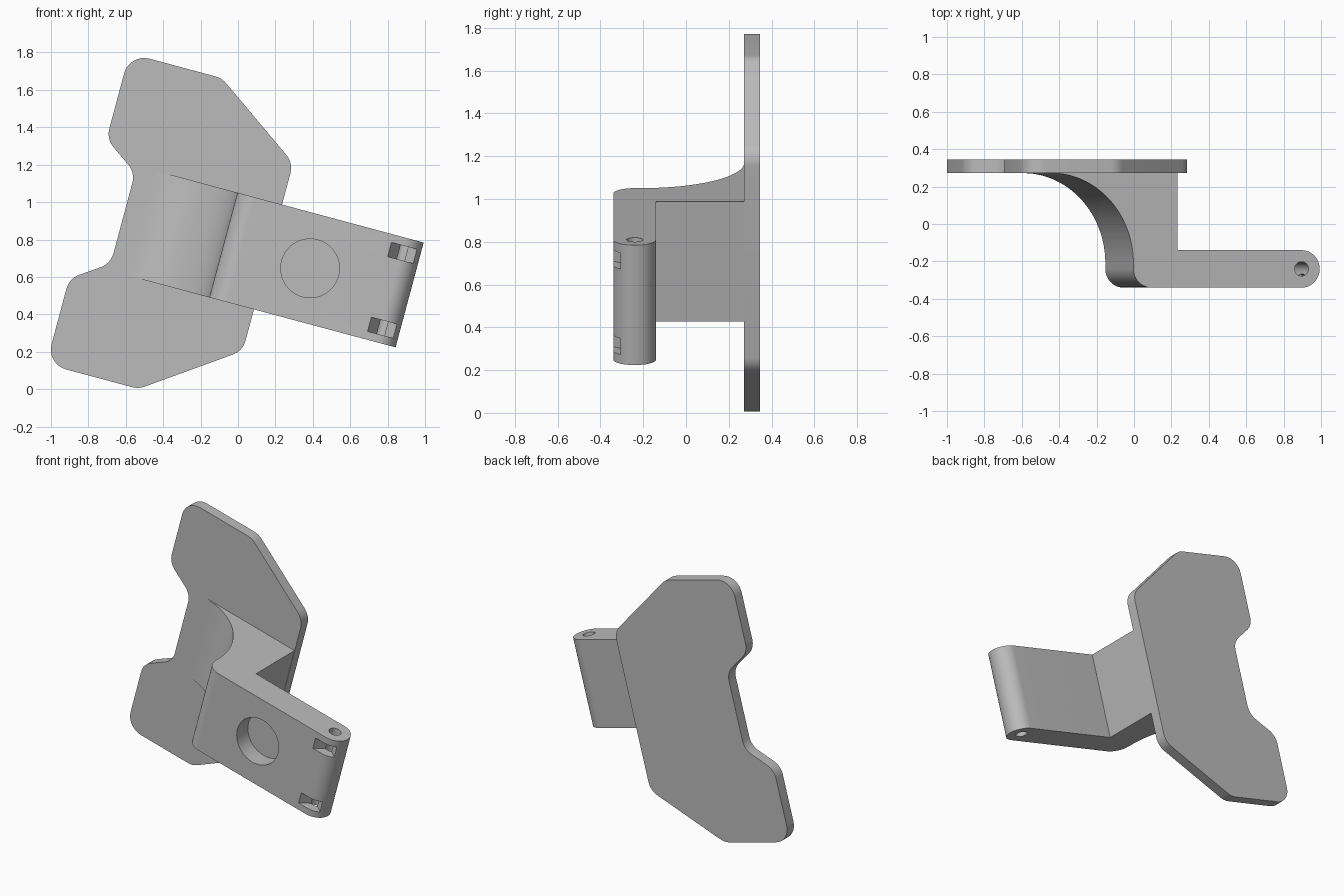
import bpy, bmesh, math
from mathutils import Matrix, Vector

cube = bpy.data.objects.get("Cube")
if cube:
    bpy.data.objects.remove(cube, do_unlink=True)

TILT = Matrix.Rotation(math.radians(15), 4, 'Y')
MID = 0.724          # height of the symmetry line before tilting
HALF = 0.29          # half width of the bracket

grey = bpy.data.materials.new("plain_grey")
grey.use_nodes = True
colour = (0.5, 0.5, 0.5, 1)
grey.diffuse_color = colour
grey.node_tree.nodes["Principled BSDF"].inputs["Base Color"].default_value = colour


def arc(cx, cy, rx, ry, start, end, steps=24):
    angles = [math.radians(start + (end - start) * i / steps) for i in range(steps + 1)]
    return [(cx + rx * math.cos(a), cy + ry * math.sin(a)) for a in angles]


def circle(cx, cy, r):
    return arc(cx, cy, r, r, 0, 360, 64)[:-1]


def rounded(corners, r, steps=8):
    """Round every corner of a closed outline with radius r."""
    out = []
    for i, c in enumerate(corners):
        c = Vector(c)
        a = (Vector(corners[i - 1]) - c).normalized()
        b = (Vector(corners[(i + 1) % len(corners)]) - c).normalized()
        half = a.angle(b) / 2
        centre = c + (a + b).normalized() * r / math.sin(half)
        p = c + a * r / math.tan(half) - centre
        q = c + b * r / math.tan(half) - centre
        turn = p.angle(q)
        for k in range(steps + 1):
            t = k / steps
            v = (p * math.sin((1 - t) * turn) + q * math.sin(t * turn)) / math.sin(turn)
            out.append(tuple(centre + v))
    return out


def prism(name, outline, low, high, axis):
    """Extrude an outline along y or z, then tilt it."""
    bm = bmesh.new()
    place = (lambda p: (p[0], low, p[1])) if axis == 'y' else (lambda p: (p[0], p[1], low))
    face = bm.faces.new([bm.verts.new(place(p)) for p in outline])
    made = bmesh.ops.extrude_face_region(bm, geom=[face])["geom"]
    step = Vector((0, high - low, 0)) if axis == 'y' else Vector((0, 0, high - low))
    bmesh.ops.translate(bm, vec=step, verts=[g for g in made if isinstance(g, bmesh.types.BMVert)])
    bmesh.ops.recalc_face_normals(bm, faces=bm.faces)
    bm.transform(TILT)
    mesh = bpy.data.meshes.new(name)
    bm.to_mesh(mesh)
    bm.free()
    mesh.materials.append(grey)
    obj = bpy.data.objects.new(name, mesh)
    bpy.context.collection.objects.link(obj)
    return obj


def activate(obj):
    bpy.ops.object.select_all(action='DESELECT')
    obj.select_set(True)
    bpy.context.view_layer.objects.active = obj


def cut(target, cutter):
    cutter.hide_render = True
    mod = target.modifiers.new("cut", 'BOOLEAN')
    mod.operation, mod.solver, mod.object = 'DIFFERENCE', 'EXACT', cutter
    activate(target)
    bpy.ops.object.modifier_apply(modifier=mod.name)
    bpy.data.objects.remove(cutter, do_unlink=True)


# Back plate: half outline mirrored about the symmetry line
upper = [(-0.028, 0.52), (-0.514, 0.86), (-1.025, 0.86), (-1.025, 0.386), (-0.831, 0.252)]
corners = [(s, MID + t) for s, t in upper] + [(s, MID - t) for s, t in reversed(upper)]
plate = prism("back_plate", rounded(corners, 0.11), 0.272, 0.345, 'y')

# Bracket: curved web, rounded front corner and arm with a round end
profile = (arc(-0.73, -0.21, 0.455, 0.482, 90, 0, 40)
           + arc(-0.175, -0.24, 0.1, 0.1, 180, 270, 16)
           + arc(0.656, -0.24, 0.1, 0.1, -90, 90, 32)
           + [(-0.03, -0.14), (-0.03, 0.3), (-0.73, 0.3)])
bracket = prism("bracket_arm", profile, MID - HALF, MID + HALF, 'z')

# Blind round pocket in the front of the arm
cut(bracket, prism("pocket_cutter", circle(0.205, MID, 0.157), -0.5, -0.22, 'y'))

# Pin hole along the round end
cut(bracket, prism("pin_cutter", circle(0.656, -0.24, 0.038), MID - 0.5, MID + 0.5, 'z'))

# V notches that open onto the pin hole
notch = [(0.66, -0.25), (0.542, -0.4), (0.8, -0.361)]
for side in (-1, 1):
    low, high = sorted((MID + side * 0.168, MID + side * 0.246))
    cut(bracket, prism("notch_cutter", notch, low, high, 'z'))

for obj in (plate, bracket):
    activate(obj)
    bpy.ops.object.shade_smooth_by_angle(angle=math.radians(30))
